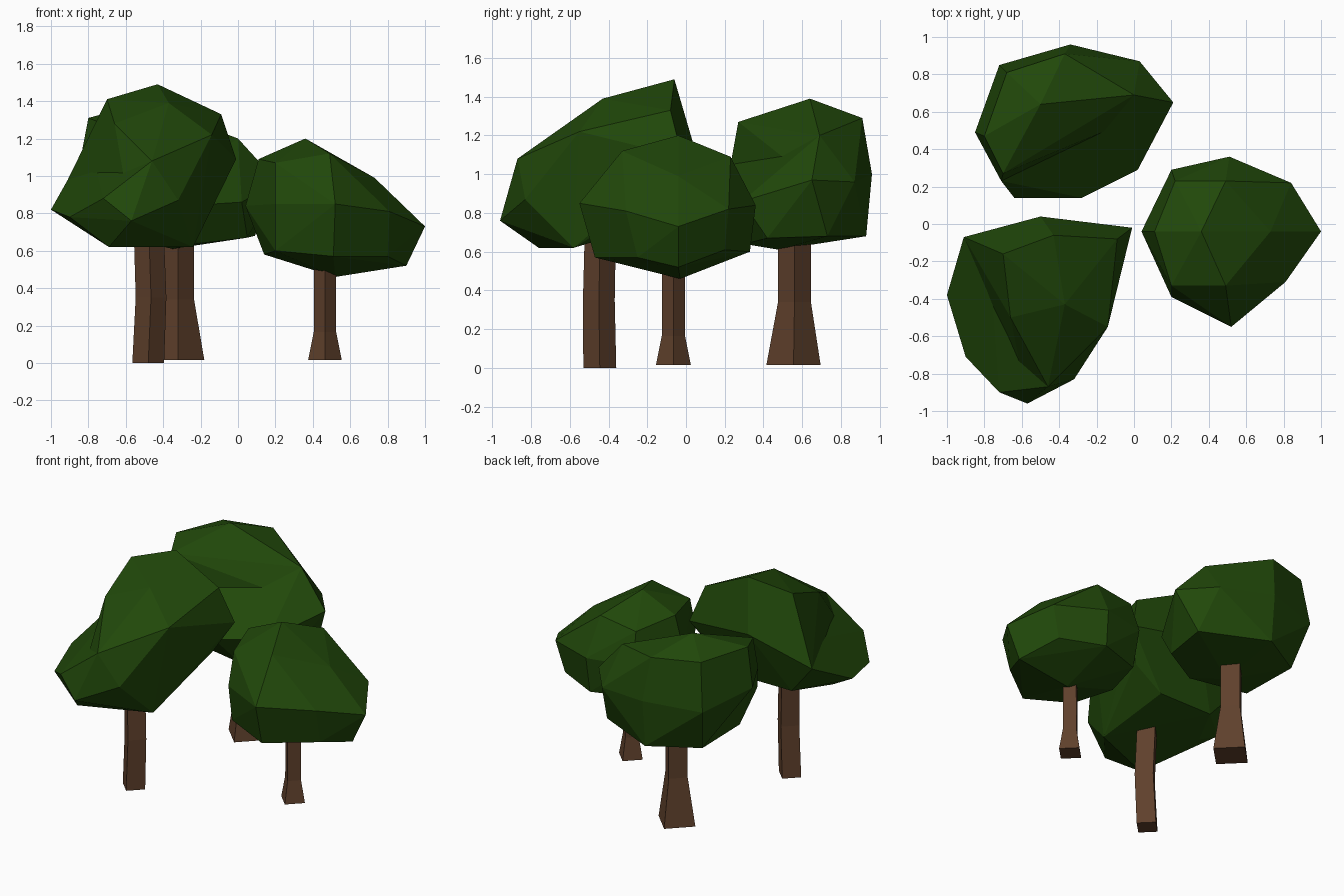
import bpy
import bmesh
import math
from mathutils import Vector

default_cube = bpy.data.objects.get("Cube")
if default_cube:
    bpy.data.objects.remove(default_cube, do_unlink=True)


def make_material(name, colour):
    material = bpy.data.materials.new(name)
    material.use_nodes = True
    material.diffuse_color = colour
    material.node_tree.nodes["Principled BSDF"].inputs["Base Color"].default_value = colour
    return material


leaf_green = make_material("leaf green", (0.015, 0.065, 0.003, 1))
bark_brown = make_material("bark brown", (0.115, 0.052, 0.025, 1))


def finish_object(mesh_builder, name, material):
    bmesh.ops.recalc_face_normals(mesh_builder, faces=mesh_builder.faces)
    mesh = bpy.data.meshes.new(name)
    mesh_builder.to_mesh(mesh)
    mesh_builder.free()
    mesh.materials.append(material)
    part = bpy.data.objects.new(name, mesh)
    bpy.context.scene.collection.objects.link(part)


def make_trunk(name, sections):
    """Four-sided trunk lofted through (x, y, z, radius) sections."""
    builder = bmesh.new()
    rings = []
    for x, y, z, radius in sections:
        corners = [(math.cos(k * math.pi / 2), math.sin(k * math.pi / 2)) for k in range(4)]
        rings.append([builder.verts.new((x + radius * c, y + radius * s, z)) for c, s in corners])
    for low, high in zip(rings, rings[1:]):
        for k in range(4):
            n = (k + 1) % 4
            builder.faces.new((low[k], low[n], high[n], high[k]))
    builder.faces.new(rings[0])
    builder.faces.new(rings[-1])
    finish_object(builder, name, bark_brown)


def make_crown(name, *lobes):
    """Faceted leaf mass: each lobe is wrapped around its corners, in hundredths."""
    builder = bmesh.new()
    for corners in lobes:
        points = [builder.verts.new(Vector(corner) / 100) for corner in corners]
        bmesh.ops.convex_hull(builder, input=points)
    loose = [v for v in builder.verts if not v.link_faces]
    bmesh.ops.delete(builder, geom=loose, context="VERTS")
    # Merge nearly flat triangles into broad facets
    bmesh.ops.dissolve_limit(builder, angle_limit=math.radians(6),
                             verts=builder.verts, edges=builder.edges)
    finish_object(builder, name, leaf_green)


# Front tree: straight trunk with a slight bend, tall crown with a lower side shelf
make_trunk("front_tree_trunk", [
    (-0.48, -0.445, 0, 0.085),
    (-0.465, -0.45, 0.35, 0.082),
    (-0.48, -0.44, 0.8, 0.08),
])
front_top = [(-43, -6, 149), (-70, -16, 141), (-37, -43, 139), (-9, -8, 133)]
front_shoulder = [(-66, -50, 128), (-14, -55, 122), (-50, 4, 115), (-1, -2, 109)]
front_crease = [(-46, -87, 108), (-76, -36, 104), (-91, -7, 98)]
front_belly = [(-32, -83, 87), (-57, -96, 76), (-11, -12, 90)]
front_shelf = [(-100, -38, 82), (-90, -71, 78), (-72, -90, 88)]
front_base = [(-69, -76, 62), (-24, -58, 62), (-32, -12, 76), (-72, -12, 76), (-85, -38, 74)]
make_crown(
    "front_tree_crown",
    front_top + front_shoulder + front_crease + front_belly + front_base,
    front_crease + front_belly + front_shelf + front_base,
)

# Rear tree: widely flared trunk, broad crown with a lower front lobe
make_trunk("rear_tree_trunk", [
    (-0.32, 0.555, 0.015, 0.14),
    (-0.32, 0.56, 0.34, 0.085),
    (-0.32, 0.56, 0.8, 0.085),
])
rear_top = [(-50, 64, 139), (-70, 27, 127), (-80, 47, 131), (-68, 81, 130), (-37, 91, 129)]
rear_crease = [(0, 69, 120), (-25, 43, 101), (-71, 23, 105)]
rear_back = [(-85, 49, 105), (-72, 85, 98), (-34, 96, 100), (3, 87, 96), (21, 65, 97)]
rear_front = [(2, 29, 86), (-28, 14, 84), (-64, 14, 86), (21, 65, 97)]
rear_base = [(-34, 93, 68), (9, 73, 68), (-35, 48, 61), (-65, 75, 68)]
rear_front_base = [(5, 42, 67), (-20, 30, 64), (-64, 33, 68)]
make_crown(
    "rear_tree_crown",
    rear_top + rear_crease + rear_back + rear_base,
    rear_crease + rear_front + rear_base + rear_front_base,
)

# Side tree: slim trunk with a small foot, low rounded crown
make_trunk("side_tree_trunk", [
    (0.465, -0.065, 0.015, 0.09),
    (0.465, -0.065, 0.165, 0.06),
    (0.465, -0.065, 0.65, 0.058),
])
side_top = [(36, -4, 120), (49, -33, 112), (20, -33, 107), (11, -4, 109),
            (22, 23, 105), (49, 23, 109), (73, -4, 99)]
side_belly = [(4, -4, 84), (20, 29, 84), (51, 36, 84), (84, 22, 82),
              (100, -4, 73), (81, -31, 81), (52, -55, 85), (20, -39, 85)]
side_base = [(14, -4, 58), (20, -35, 60), (51, -47, 57), (80, -25, 57),
             (90, -4, 52), (52, -3, 46), (78, 20, 61), (50, 33, 60), (20, 23, 60)]
make_crown("side_tree_crown", side_top + side_belly + side_base)
